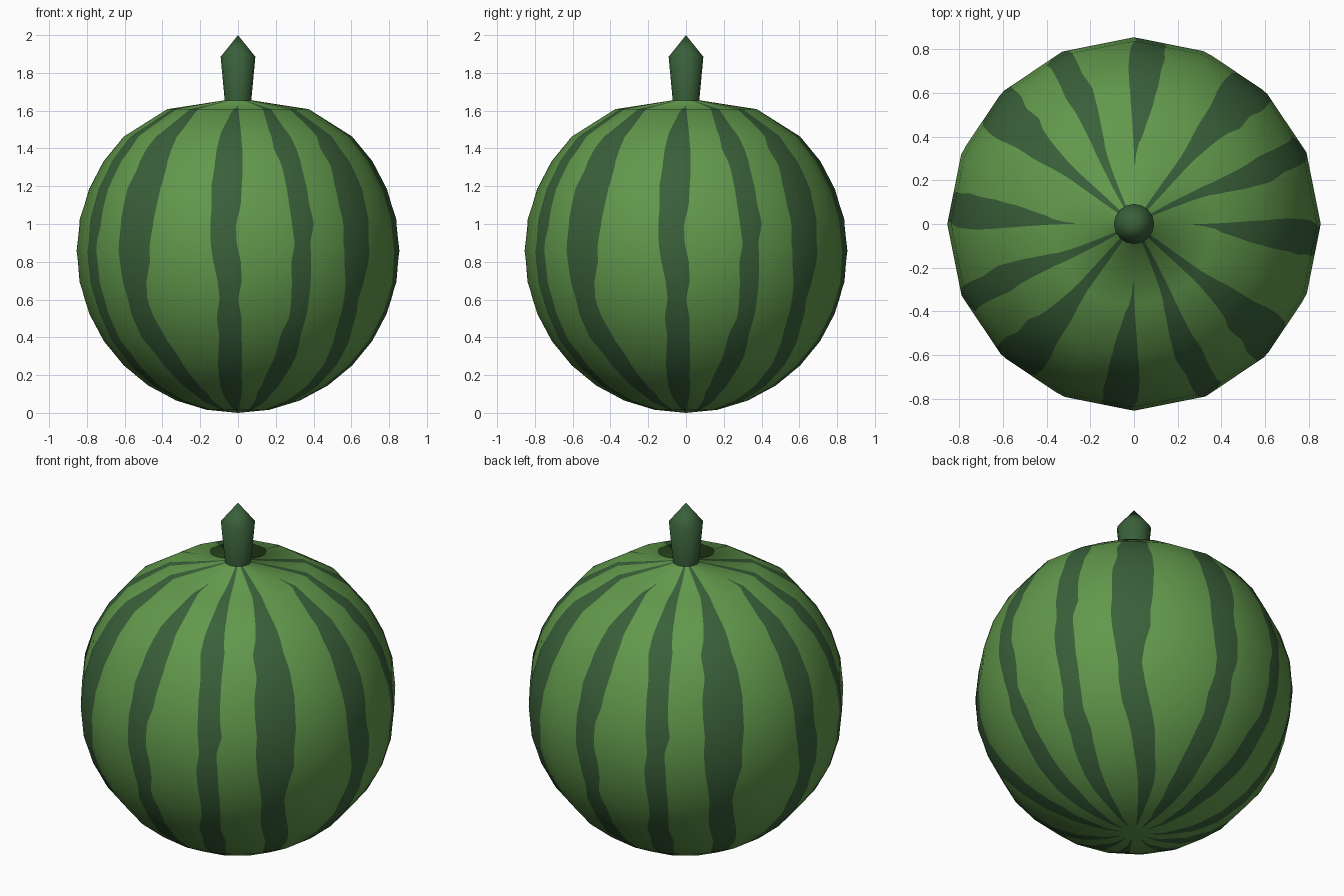
import bpy, bmesh, math
from mathutils import Vector

if "Cube" in bpy.data.objects:
    bpy.data.objects.remove(bpy.data.objects["Cube"])

STEP = math.radians(22.5)            # sixteen-sided body


def material(name, rgb):
    m = bpy.data.materials.new(name)
    m.diffuse_color = (*rgb, 1)
    m.use_nodes = True
    m.node_tree.nodes["Principled BSDF"].inputs["Base Color"].default_value = m.diffuse_color
    return m


light = material("light green rind", (0.122, 0.319, 0.072))
dark = material("dark green stripe", (0.042, 0.117, 0.042))

# Body profile (radius, height): regular sphere rings, then a shallow cone to the stem
R, C = 0.855, 0.857
profile = [(R * math.sin(math.radians(a * 11.25)), C - C * math.cos(math.radians(a * 11.25)))
           for a in range(13)]
profile += [(0.375, 1.608), (0.07, 1.655)]

# Stripe edges in degrees from the front, three stripes per quarter turn:
# height, stripe 1 left/right, stripe 2 left/right, stripe 3 left/right
edges = [
    (0.00, -4, -1, 23, 26, 58, 61),
    (0.03, -10, 2, 18, 28, 55, 65),
    (0.10, -12, 3, 15, 27, 53, 66),
    (0.20, -11, 2, 16, 28, 50, 62),
    (0.30, -9.5, 2, 18, 29, 48, 60),
    (0.40, -8, 1.5, 18, 27.5, 45, 57),
    (0.50, -8.5, 1.5, 20.5, 28, 44, 54.5),
    (0.60, -7, 0, 20.5, 28, 44, 53),
    (0.70, -7.5, 1.4, 20, 27.7, 43, 54),
    (0.80, -9, 1, 19.6, 27.5, 42, 56),
    (0.90, -10, -0.5, 20.8, 27, 41.5, 56),
    (1.00, -10.2, -0.7, 20, 29, 42, 57),
    (1.10, -10, 1, 19.6, 28, 41.5, 57.5),
    (1.20, -10.6, 1.5, 19.3, 28, 41.5, 58),
    (1.30, -10, 2, 19, 28, 43, 58),
    (1.40, -10, 2, 17, 28.5, 42, 57),
    (1.50, -9, 1.5, 17.5, 27.5, 45, 57),
    (1.60, -5, 0.5, 20, 28, 47, 55),
    (1.62, -1, 0, 22, 29, 47, 55),
    (1.66, -1, 1, 24, 32, 46, 56),
]


def edges_at(z):
    for a, b in zip(edges, edges[1:]):
        if z <= b[0]:
            t = (z - a[0]) / (b[0] - a[0])
            return [p + (q - p) * t for p, q in zip(a[1:], b[1:])]
    return list(edges[-1][1:])


def columns(z):
    """Angles around the body, with flags for columns that start a stripe face."""
    e = edges_at(z)
    out = []
    for k in range(4):
        q = [a + 90 * k for a in e] + [e[0] + 90 * (k + 1)]
        for i in range(6):
            n = 6 if i % 2 == 0 else 8
            out += [(math.radians(q[i] + (q[i + 1] - q[i]) * j / n), i) for j in range(n)]
    return out


def on_polygon(r, a):
    return r * math.cos(STEP / 2) / math.cos(a % STEP - STEP / 2)


def ring_normals(pts):
    segs = [Vector((b[1] - a[1], a[0] - b[0])).normalized() for a, b in zip(pts, pts[1:])]
    mids = [(a + b).normalized() for a, b in zip(segs, segs[1:])]
    return [Vector((0, -1))] + mids + [Vector((0.7, 0.7))]


# Melon body: fine rows on the flat facets, stripe edges followed by the columns
SUB = 6
norms = ring_normals(profile)
rows = []
for s in range(len(profile) - 1):
    for j in range(SUB):
        t = j / SUB
        p = Vector(profile[s]).lerp(Vector(profile[s + 1]), t)
        rows.append((p.x, p.y, norms[s].lerp(norms[s + 1], t)))
rows.append((*profile[-1], norms[-1]))
rows = rows[1:]                       # bottom point is added as one vertex

verts, normals, faces, mats = [(0, 0, 0)], [Vector((0, 0, -1))], [], []
for r, z, n in rows:
    for a, _ in columns(z):
        d = on_polygon(r, a)
        verts.append((d * math.sin(a), -d * math.cos(a), z))
        normals.append(Vector((n.x * math.sin(a), -n.x * math.cos(a), n.y)).normalized())
kinds = [i for _, i in columns(1.0)]
N = len(kinds)
for i in range(N):
    faces.append((0, 1 + (i + 1) % N, 1 + i))
    mats.append(0)
for k in range(len(rows) - 1):
    r, z, _ = rows[k]
    for i in range(N):
        j = (i + 1) % N
        a, b = 1 + k * N, 1 + (k + 1) * N
        faces.append((a + i, a + j, b + j, b + i))
        striped = kinds[i] % 2 == 0 and not (z < 0.1 and r < 0.06)
        if kinds[i] == 0 and z > 1.617:   # the four axis stripes stop before the stem
            striped = False
        mats.append(int(striped))

mesh = bpy.data.meshes.new("melon_body")
mesh.from_pydata(verts, [], faces)
mesh.materials.append(light)
mesh.materials.append(dark)
for p, m in zip(mesh.polygons, mats):
    p.material_index = m
    p.use_smooth = True
mesh.normals_split_custom_set_from_vertices([tuple(n) for n in normals])
bpy.context.collection.objects.link(bpy.data.objects.new("melon_body", mesh))

# Stem: flared sixteen-sided post with a pointed tip
bm = bmesh.new()
rings = []
for r, z in [(0.069, 1.64), (0.092, 1.885)]:
    rings.append([bm.verts.new((r * math.sin(i * STEP), -r * math.cos(i * STEP), z))
                  for i in range(16)])
tip = bm.verts.new((0, 0, 2.0))
for i in range(16):
    j = (i + 1) % 16
    bm.faces.new((rings[0][i], rings[0][j], rings[1][j], rings[1][i]))
    bm.faces.new((rings[1][i], rings[1][j], tip))
for f in bm.faces:
    f.smooth = True
stem = bpy.data.meshes.new("stem")
bm.to_mesh(stem)
bm.free()
stem.materials.append(dark)
bpy.context.collection.objects.link(bpy.data.objects.new("stem", stem))
